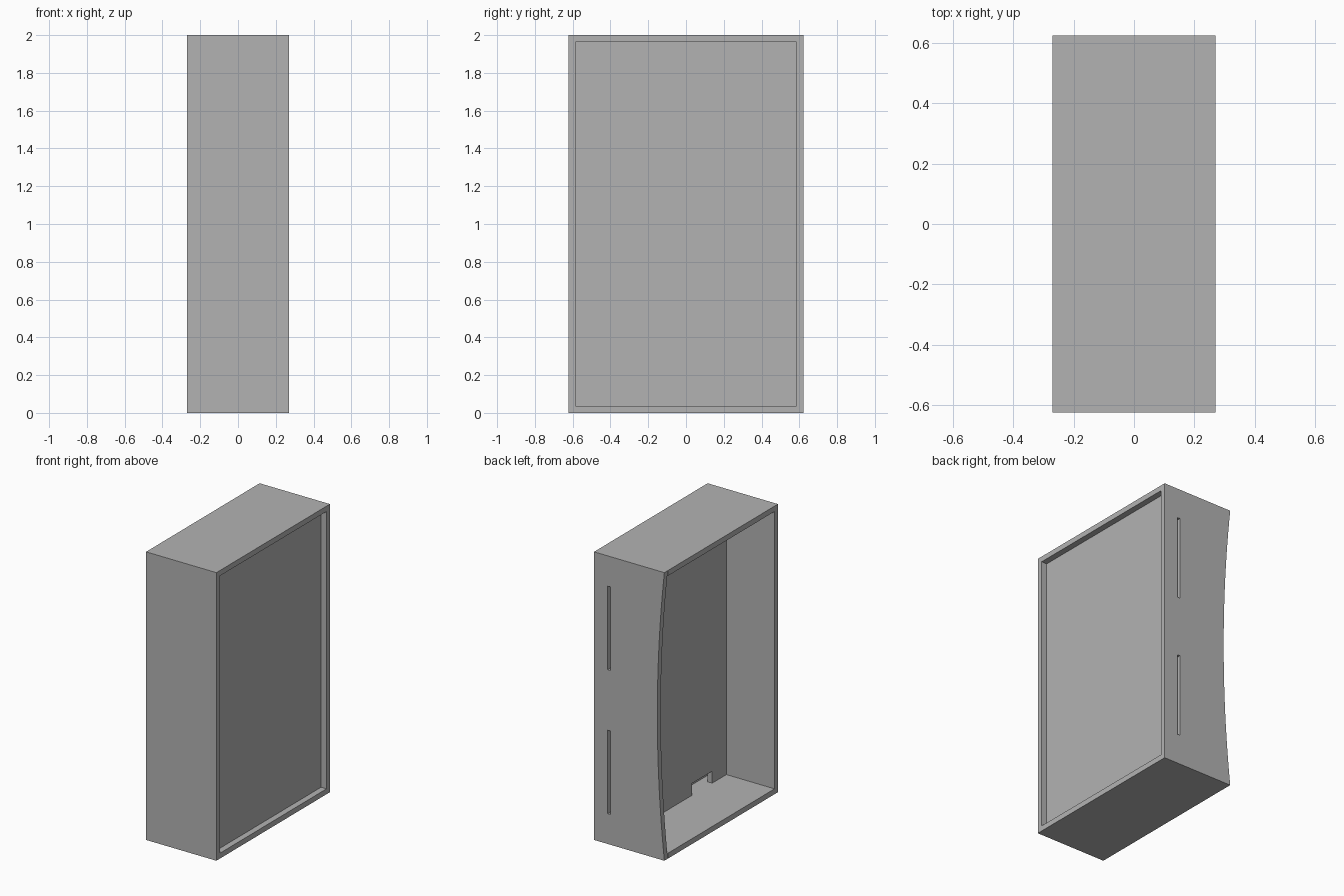
import bpy
import bmesh
from mathutils import Vector

if "Cube" in bpy.data.objects:
    bpy.data.objects.remove(bpy.data.objects["Cube"], do_unlink=True)

W, D, H = 0.27, 0.623, 2.0   # half width, half depth, height
T = 0.0375                   # board thickness
BOW = 0.054                  # inward bow of the back board's open edge

grey = bpy.data.materials.new("plain grey")
grey.use_nodes = True
colour = (0.45, 0.45, 0.45, 1)
grey.diffuse_color = colour
grey.node_tree.nodes["Principled BSDF"].inputs["Base Color"].default_value = colour


def board(name, outline, thickness):
    """Extrude a closed outline of 3D points along a thickness vector."""
    bm = bmesh.new()
    face = bm.faces.new([bm.verts.new(p) for p in outline])
    grown = bmesh.ops.extrude_face_region(bm, geom=[face], use_keep_orig=True)
    verts = [g for g in grown["geom"] if isinstance(g, bmesh.types.BMVert)]
    bmesh.ops.translate(bm, verts=verts, vec=Vector(thickness))
    bmesh.ops.recalc_face_normals(bm, faces=bm.faces)
    mesh = bpy.data.meshes.new(name)
    bm.to_mesh(mesh)
    bm.free()
    mesh.materials.append(grey)
    obj = bpy.data.objects.new(name, mesh)
    bpy.context.collection.objects.link(obj)
    return obj


def box(name, x, y, z):
    outline = [(x[0], y[0], z[0]), (x[1], y[0], z[0]),
               (x[1], y[1], z[0]), (x[0], y[1], z[0])]
    return board(name, outline, (0, 0, z[1] - z[0]))


# Case boards
inner_y = D - T
box("bottom_board", (-W, W), (-D, inner_y), (0, T))
box("top_board", (-W, W), (-D, inner_y), (H - T, H))
box("front_board", (-W, W), (-D, -inner_y), (T, H - T))

# Back board with a bowed edge on the open side
steps = 24
bowed_edge = []
for i in range(steps + 1):
    t = i / steps
    bowed_edge.append((-W + BOW * 4 * t * (1 - t), inner_y, H * t))
back = board("back_board", bowed_edge + [(W, inner_y, H), (W, inner_y, 0)], (0, T, 0))

# Two upright slots through the back board
for i, low in enumerate((0.21, 1.21)):
    cutter = box(f"slot_cutter_{i + 1}", (0.143, 0.165), (inner_y - 0.1, D + 0.1), (low, low + 0.58))
    cutter.hide_render = True
    cutter.hide_viewport = True
    cutter.display_type = 'WIRE'
    slot = back.modifiers.new(f"slot_{i + 1}", 'BOOLEAN')
    slot.operation = 'DIFFERENCE'
    slot.solver = 'EXACT'
    slot.object = cutter

# Recessed outer panel
box("outer_panel", (0.19, 0.228), (-inner_y, inner_y), (T, H - T))

# Inner panel with a cable notch at its foot
top, notch_top = H - T, T + 0.083
side = [(-inner_y, T), (-0.43, T), (-0.43, notch_top), (-0.21, notch_top),
        (-0.21, T), (inner_y, T), (inner_y, top), (-inner_y, top)]
board("inner_panel", [(0.1, y, z) for y, z in side], (T, 0, 0))
